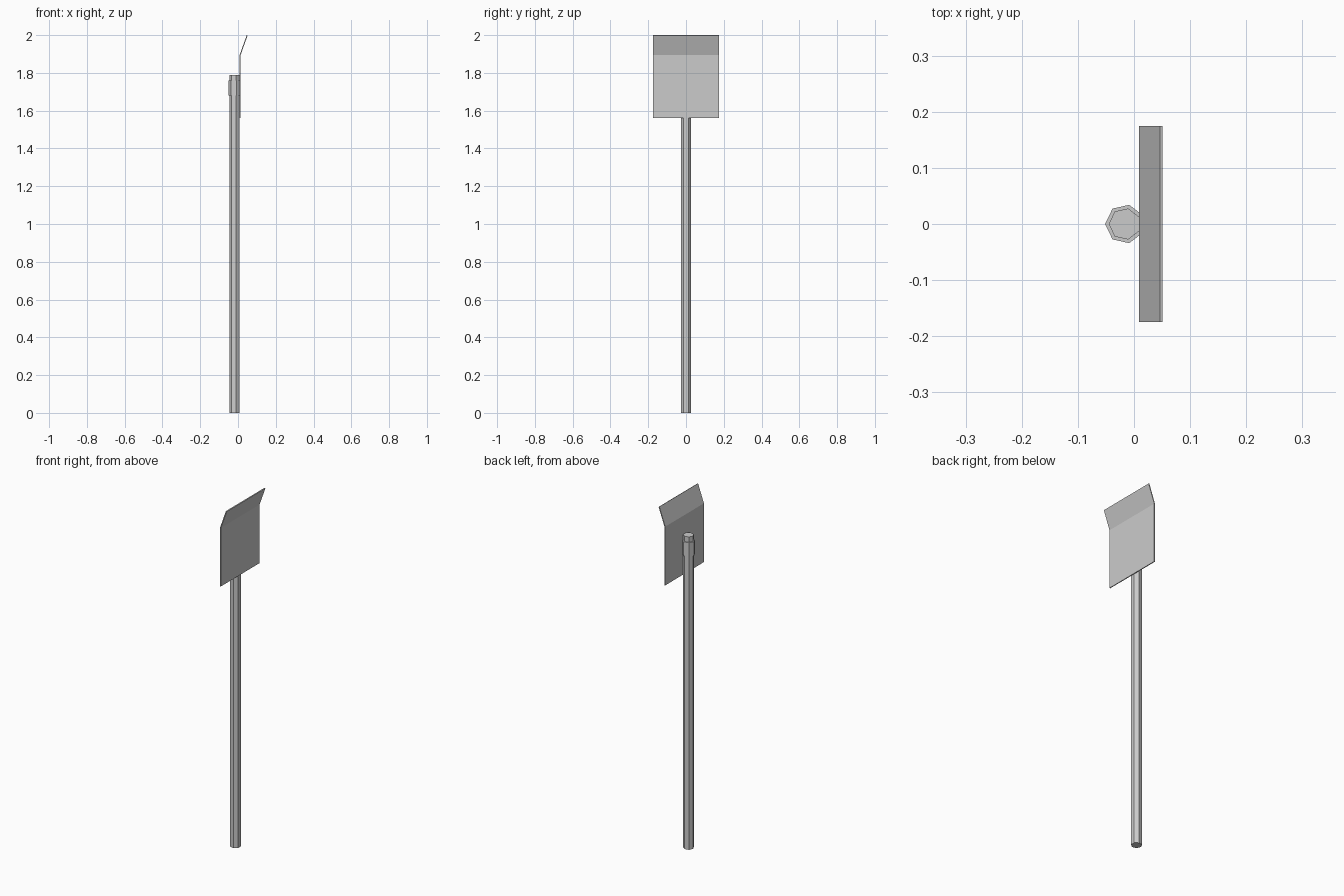
import bpy, math

if "Cube" in bpy.data.objects:
    bpy.data.objects.remove(bpy.data.objects["Cube"])

CX = -0.0165      # pole axis
FACE = 0.009      # back face of the panel


def prism(name, pts, a, b, axis):
    """Extrude a closed 2D outline from a to b along y (xz outline) or z (xy outline)."""
    put = (lambda p, t: (p[0], t, p[1])) if axis == 'y' else (lambda p, t: (p[0], p[1], t))
    n = len(pts)
    verts = [put(p, a) for p in pts] + [put(p, b) for p in pts]
    faces = [list(range(n))[::-1], list(range(n, 2 * n))]
    faces += [(i, (i + 1) % n, n + (i + 1) % n, n + i) for i in range(n)]
    if axis == 'y':
        faces = [f[::-1] for f in faces]
    mesh = bpy.data.meshes.new(name)
    mesh.from_pydata(verts, [], faces)
    ob = bpy.data.objects.new(name, mesh)
    bpy.context.collection.objects.link(ob)
    return ob


def heptagon(r):
    angles = [math.pi + i * math.tau / 7 for i in range(7)]
    return [(CX + r * math.cos(a), r * math.sin(a)) for a in angles]


# Seven-sided pole
prism("pole", heptagon(0.0285), 0, 1.79, 'z')

# Clamp wrapped around the pole, ending flush at the panel
ring = [(x, y) if x < FACE else (FACE + 0.001, math.copysign(0.02, y))
        for x, y in heptagon(0.035)]
prism("clamp", ring, 1.68, 1.76, 'z')

# Thin panel with its top bent forward
panel = [(FACE, 1.56), (FACE + 0.005, 1.56), (FACE + 0.005, 1.895),
         (0.051, 1.998), (0.046, 2.0), (FACE, 1.896)]
prism("sign_panel", panel, -0.175, 0.175, 'y')
